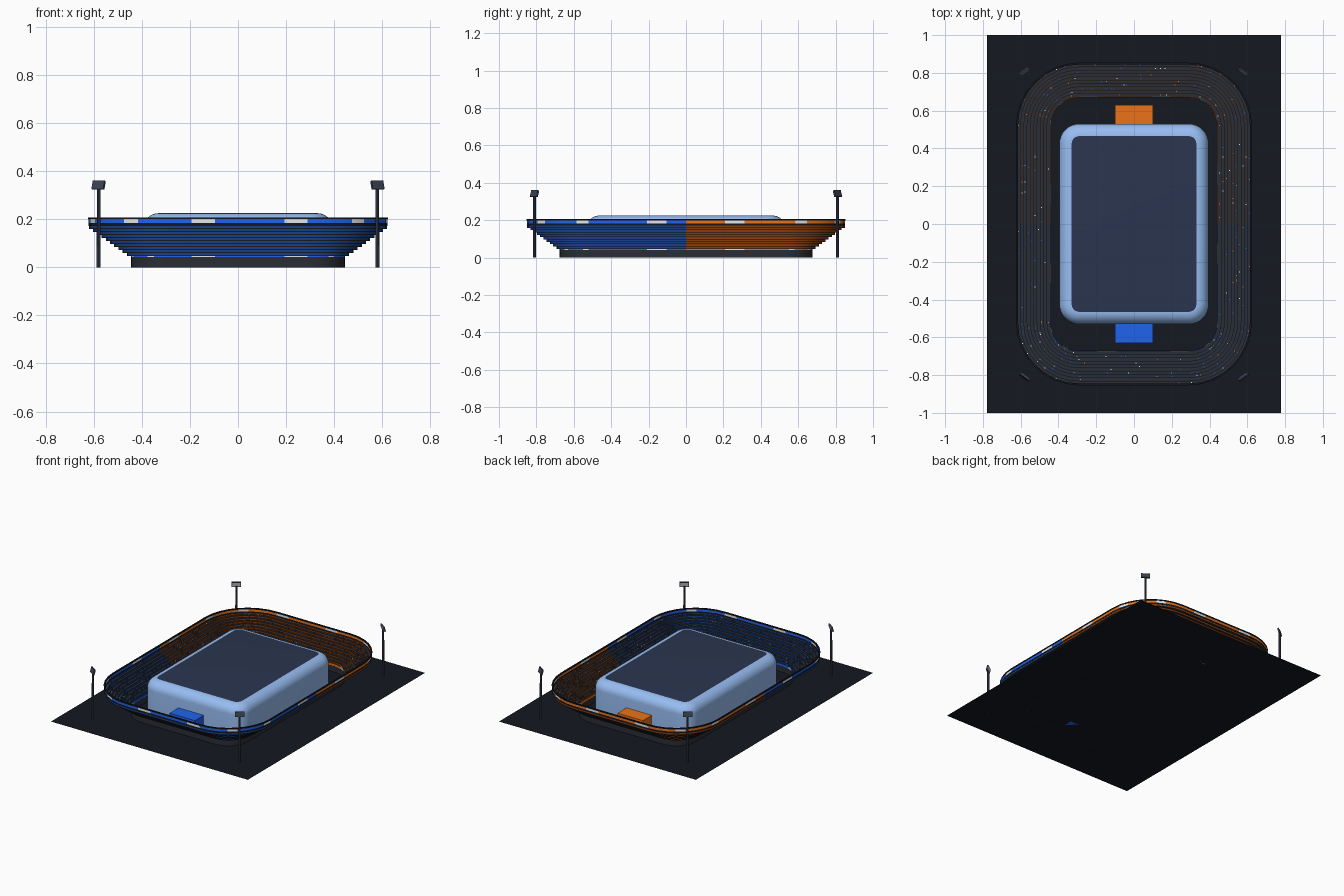
import bpy, bmesh, math, random
from mathutils import Matrix, Vector

if "Cube" in bpy.data.objects:
    bpy.data.objects.remove(bpy.data.objects["Cube"])

random.seed(4)


def mat(name, r, g, b):
    m = bpy.data.materials.new(name)
    m.diffuse_color = [(c / 255) ** 2.2 for c in (r, g, b)] + [1]
    m.use_nodes = True
    m.node_tree.nodes["Principled BSDF"].inputs["Base Color"].default_value = m.diffuse_color
    return m


ASPHALT = mat("asphalt", 27, 30, 37)
CONCRETE = mat("concrete", 46, 49, 56)
TRIM = mat("dark_trim", 26, 29, 36)
BLUE = mat("blue", 38, 100, 235)
ORANGE = mat("orange", 234, 114, 30)
WHITE = mat("white", 228, 230, 232)
SEAT_BLUE = mat("seat_blue", 30, 66, 135)
SEAT_ORANGE = mat("seat_orange", 136, 62, 18)
GLASS = mat("pale_blue_shell", 150, 188, 242)
ROOF = mat("roof_panel", 46, 56, 80)
STEEL = mat("steel", 62, 68, 84)


def finish(bm, name, mats, smooth=True):
    bmesh.ops.recalc_face_normals(bm, faces=bm.faces)
    me = bpy.data.meshes.new(name)
    bm.to_mesh(me)
    bm.free()
    for m in mats:
        me.materials.append(m)
    ob = bpy.data.objects.new(name, me)
    bpy.context.collection.objects.link(ob)
    if smooth:
        bpy.ops.object.select_all(action='DESELECT')
        ob.select_set(True)
        bpy.context.view_layer.objects.active = ob
        bpy.ops.object.shade_smooth_by_angle(angle=math.radians(30))
    return ob


def rounded(hx, hy, r, n=8, nx=6, ny=10):
    """Rounded rectangle, counter-clockwise from the front left."""
    corners = [(1, -1, -90, nx), (1, 1, 0, ny), (-1, 1, 90, nx), (-1, -1, 180, ny)]
    pts, prev = [], Vector((-(hx - r), -hy))
    for sx, sy, a0, straight in corners:
        c = Vector((sx * (hx - r), sy * (hy - r)))
        arc = [c + r * Vector((math.cos(t), math.sin(t)))
               for t in (math.radians(a0 + 90 * k / n) for k in range(n + 1))]
        pts += [prev.lerp(arc[0], k / straight) for k in range(straight)]
        pts += arc[:-1]
        prev = arc[-1]
    return pts


IX, IY, IR = 0.445, 0.675, 0.155


def bowl(off):
    return rounded(IX + off, IY + off, IR + off)


def ring(name, o0, o1, z0, z1, mats, pick=lambda i, y: 0):
    """Rectangular section swept round the bowl between two offsets."""
    bm = bmesh.new()
    loops = [[bm.verts.new((p.x, p.y, z)) for p in bowl(o)]
             for o, z in ((o0, z0), (o1, z0), (o1, z1), (o0, z1))]
    n = len(loops[0])
    for a in range(4):
        A, B = loops[a], loops[(a + 1) % 4]
        for i in range(n):
            j = (i + 1) % n
            f = bm.faces.new((A[i], A[j], B[j], B[i]))
            f.material_index = pick(i, (A[i].co.y + A[j].co.y) / 2)
    return finish(bm, name, mats)


def half(i, y):
    return 0 if y < 0 else 1


def striped(i, y):
    return 2 if i % 4 == 1 else half(i, y)


def box(name, size, loc, m, rot=None):
    bm = bmesh.new()
    bmesh.ops.create_cube(bm, size=1, matrix=Matrix.Diagonal((*size, 1)))
    ob = finish(bm, name, [m], False)
    ob.matrix_world = Matrix.Translation(loc) @ (rot or Matrix())
    return ob


# Ground sheet
bm = bmesh.new()
bmesh.ops.create_grid(bm, x_segments=1, y_segments=1, size=1,
                      matrix=Matrix.Diagonal((0.778, 1, 1, 1)))
finish(bm, "ground_sheet", [ASPHALT], False)

# Central arena shell with rounded shoulders and flat roof panel
bm = bmesh.new()
R, TOP = 0.065, 0.225
levels = [(0, 0)] + [(R * (1 - math.cos(t)), TOP - R + R * math.sin(t))
                     for t in (math.pi / 2 * k / 8 for k in range(9))]
loops = [[bm.verts.new((p.x, p.y, z)) for p in rounded(0.395 - o, 0.53 - o, 0.105 - o, 8, 1, 1)]
         for o, z in levels]
for A, B in zip(loops, loops[1:]):
    for i in range(len(A)):
        j = (i + 1) % len(A)
        bm.faces.new((A[i], A[j], B[j], B[i]))
bm.faces.new(loops[-1]).material_index = 1
finish(bm, "arena_shell", [GLASS, ROOF])

# Goals
box("goal_front", (0.2, 0.1, 0.1), (0, -0.58, 0.05), BLUE)
box("goal_back", (0.2, 0.1, 0.1), (0, 0.58, 0.05), ORANGE)

# Stand base wall and lower striped board
ring("base_wall", -0.004, 0, 0, 0.042, [CONCRETE])
ring("lower_board", -0.003, 0.001, 0.042, 0.058, [BLUE, ORANGE, WHITE], striped)

# Seating tiers: dark treads with coloured risers
TIERS, W, H, Z0 = 10, 0.0175, 0.0125, 0.05
for t in range(TIERS):
    o, z = t * W, Z0 + t * H
    ring(f"tread_{t}", o, o + W, z - 0.003, z, [CONCRETE])
    ring(f"riser_{t}", o + W - 0.002, o + W, z, z + H - 0.003, [SEAT_BLUE, SEAT_ORANGE], half)

# Rim
E = TIERS * W
ring("rim_wall", E - 0.003, E + 0.001, 0.172, 0.184, [TRIM])
ring("rim_board", E - 0.003, E + 0.001, 0.184, 0.2, [BLUE, ORANGE, WHITE], striped)
ring("rim_cap", E - 0.006, E + 0.004, 0.2, 0.208, [TRIM])

# Crowd: tiny blocks scattered along the treads
bm = bmesh.new()
for t in range(TIERS):
    pts = bowl((t + 0.5) * W)
    for _ in range(90):
        i = random.randrange(len(pts))
        p = pts[i].lerp(pts[(i + 1) % len(pts)], random.random())
        v = bmesh.ops.create_cube(bm, size=1, matrix=Matrix.Translation((p.x, p.y, Z0 + t * H + 0.003))
                                  @ Matrix.Diagonal((0.005, 0.005, 0.007, 1)))["verts"]
        k = random.choices((0, 1, 2, 3), (8, 1, 1, 1))[0]
        for f in {f for q in v for f in q.link_faces}:
            f.material_index = k
finish(bm, "crowd", [CONCRETE, BLUE, ORANGE, WHITE], False)

# Floodlights: pole, head turned to the centre, bright inner panel
for sx in (-1, 1):
    for sy in (-1, 1):
        x, y = 0.58 * sx, 0.81 * sy
        tag = ("front" if sy < 0 else "back") + ("_left" if sx < 0 else "_right")
        bm = bmesh.new()
        bmesh.ops.create_cone(bm, cap_ends=True, segments=8, radius1=0.008, radius2=0.007,
                              depth=0.33, matrix=Matrix.Translation((x, y, 0.165)))
        finish(bm, "light_pole_" + tag, [STEEL])
        rot = Matrix.Rotation(math.atan2(-y, -x), 4, 'Z') @ Matrix.Rotation(math.radians(15), 4, 'Y')
        loc = Vector((x, y, 0.342))
        box("light_head_" + tag, (0.01, 0.06, 0.036), loc, STEEL, rot)
        box("light_panel_" + tag, (0.002, 0.054, 0.03), loc + rot @ Vector((0.006, 0, 0)), WHITE, rot)
